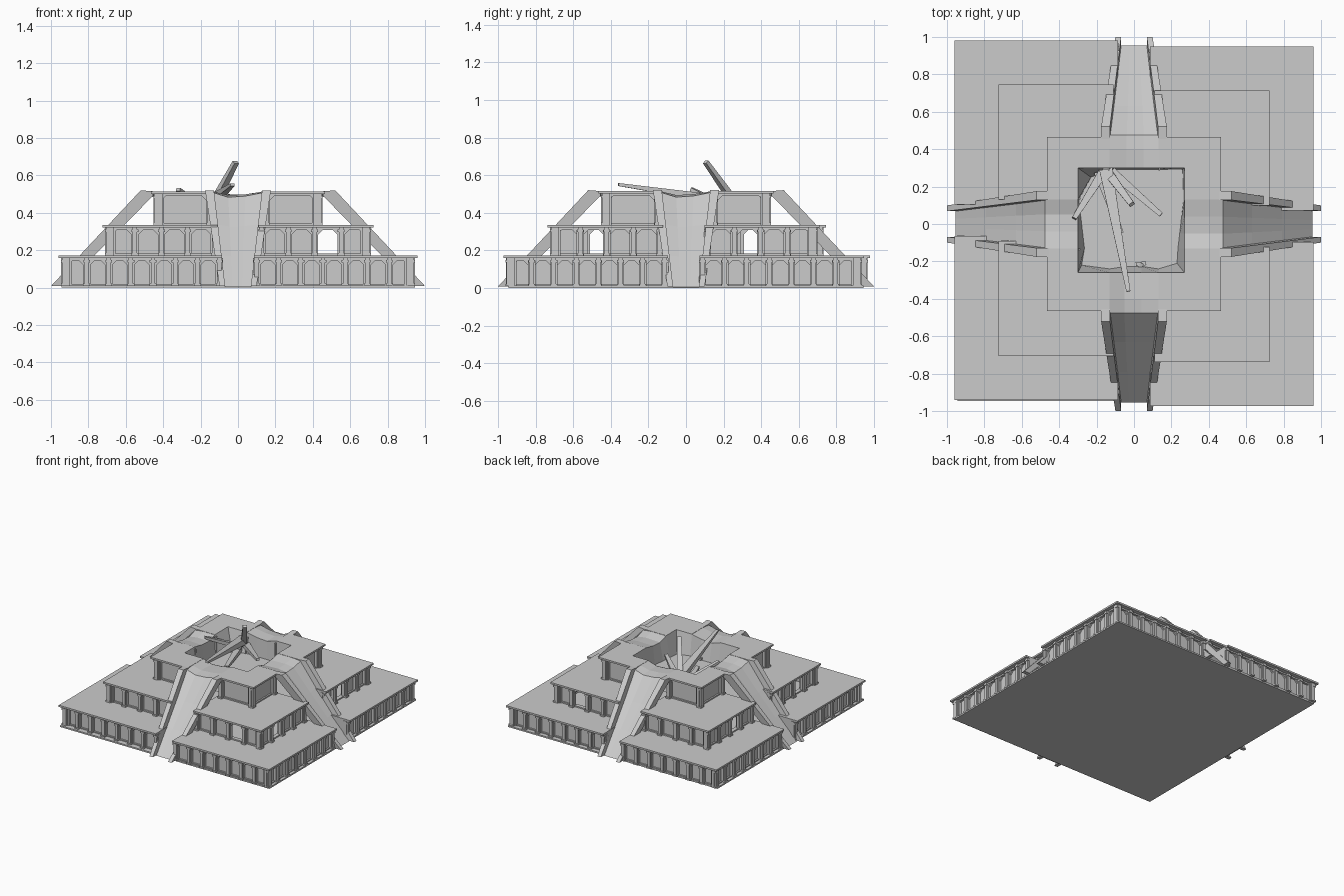
import bpy, bmesh
from mathutils import Vector

if "Cube" in bpy.data.objects:
    bpy.data.objects.remove(bpy.data.objects["Cube"])

parts = {}


def part(name):
    return parts.setdefault(name, bmesh.new())


def prism(name, loop_a, loop_b):
    """Closed solid between two matching loops."""
    bm = part(name)
    a = [bm.verts.new(p) for p in loop_a]
    b = [bm.verts.new(p) for p in loop_b]
    n = len(a)
    bm.faces.new(a)
    bm.faces.new(b[::-1])
    for i in range(n):
        j = (i + 1) % n
        bm.faces.new((a[i], b[i], b[j], a[j]))


def box(name, p, q):
    x0, x1 = sorted((p[0], q[0]))
    y0, y1 = sorted((p[1], q[1]))
    ring = lambda z: [(x0, y0, z), (x1, y0, z), (x1, y1, z), (x0, y1, z)]
    prism(name, ring(p[2]), ring(q[2]))


def beam(name, p, q, w0, w1):
    p, q = Vector(p), Vector(q)
    rot = (q - p).to_track_quat('Z', 'Y')
    sq = [(-.5, -.35, 0), (.5, -.35, 0), (.5, .35, 0), (-.5, .35, 0)]
    prism(name, [p + rot @ (Vector(s) * w0) for s in sq],
          [q + rot @ (Vector(s) * w1) for s in sq])


# pit opening in the top tier, by side
PIT_X = {-1: .30, 1: .27}
PIT_Y = {-1: .26, 1: .30}

# base, top, slab half size, gap beside the ramp, first column, panel count
TIERS = [(.01, .172, .96, .085, .10, 7),
         (.172, .335, .725, .11, .127, 4),
         (.335, .515, .465, .13, .15, 1)]


def wall(tier, sx, sy, face):
    z0, z1, out, gap, first, n = TIERS[tier]
    name = ("lower", "middle", "upper")[tier]
    dy = 0 if tier == 2 else (.02 if sx < 0 else -.012)

    def m(a, o, z):
        return (sx * a, sy * o + dy, z) if face == 'y' else (sx * o, sy * a + dy, z)

    def fbox(nm, a0, a1, o0, o1, za, zb):
        box(f"{name}_{nm}", m(a0, o0, za), m(a1, o1, zb))

    front, back = out - .018, out - .05
    top = z1 - .014
    step = (out - .033 - first) / n
    for i in range(n + 1):
        c = first + step * i
        # pilaster with base and capital
        fbox("columns", c - .012, c + .012, back - .01, front, z0, top)
        fbox("columns", c - .019, c + .019, back - .005, front - .012, z0, top)
        fbox("columns", c - .018, c + .018, back, front + .005, z0, z0 + .012)
        fbox("columns", c - .018, c + .018, back, front + .005, top - .024, top - .01)
        if i == n:
            break
        # recessed panel, left out where there is a doorway
        a0, a1 = c + .012, c + step - .012
        door = tier == 1 and ((face == 'y' and sx > 0 and i == 2) or
                              (face == 'x' and i == (1 if sy > 0 else 2)))
        if not door:
            fbox("wall", a0 - .015, a1 + .015, back - .02, back, z0, top)
        # clipped upper corners of the opening
        for a, s in ((a0, 1), (a1, -1)):
            tri = [(a, top - .01), (a + s * .034, top - .01), (a, top - .044)]
            prism(f"{name}_brackets", [m(u, back - .012, z) for u, z in tri],
                  [m(u, back + .012, z) for u, z in tri])
    # sill, lintel and return wall along the ramp
    fbox("wall", gap, back + .012, back - .02, back + .012, z0, z0 + .01)
    fbox("wall", gap, back + .018, back - .02, back + .018, top - .012, top)
    fbox("wall", gap, gap + .01, back - .13, back, z0, top)


for sx in (-1, 1):
    for sy in (-1, 1):
        for t, (z0, z1, out, gap, first, n) in enumerate(TIERS):
            wall(t, sx, sy, 'x')
            wall(t, sx, sy, 'y')
            dy = 0 if t == 2 else (.02 if sx < 0 else -.012)
            za = z1 - .014
            if t < 2:
                box(("lower", "middle")[t] + "_terrace", (sx * gap, sy * gap + dy, za),
                    (sx * out, sy * out + dy, z1))
            else:
                # L-shaped top slab around the pit
                px, py = PIT_X[sx], PIT_Y[sy]
                box("upper_terrace", (sx * px, sy * gap, za), (sx * out, sy * out, z1))
                box("upper_terrace", (sx * gap, sy * py, za), (sx * px, sy * out, z1))
box("floor_plate", (-.945, -.945, 0), (.945, .945, .012))

# sagging ramps with landings, and splayed rails
SAG = [(-1, 0), (-.4, .024), (.3, .018), (1, 0)]
for dx, dyy in ((1, 0), (0, 1), (-1, 0), (0, -1)):
    place = lambda r, w, z: (dx * r - dyy * w, dyy * r + dx * w, z)
    pit = PIT_X[dx] if dx else PIT_Y[dyy]
    rows = [(pit, .13, .513, 1), (.40, .13, .513, .8), (.475, .13, .507, 1),
            (.63, .111, .338, .5), (.79, .09, .172, .2), (.955, .07, .004, 0)]
    bm = part("ramps")
    grid = [[bm.verts.new(place(r, t * hw, z - s * k)) for t, s in SAG]
            for r, hw, z, k in rows]
    for i in range(len(rows) - 1):
        for j in range(3):
            bm.faces.new((grid[i][j], grid[i + 1][j], grid[i + 1][j + 1], grid[i][j + 1]))
    for s in (-1, 1):
        prof = [(.455, .515), (.52, .52), (1.0, .008), (.93, .008), (.455, .49)]
        edge = lambda lo, hi: [place(r, s * (lo + (hi - lo) * z / .515), z) for r, z in prof]
        prism("ramp_rails", edge(.068, .128), edge(.098, .175))

# sunken pit: rim loop follows the sagging landings, floor loop is irregular
rim, low = [], []


def pit_point(x, y, z, ix, iy):
    rim.append((x, y, z))
    low.append((x + ix, y + iy, .345))


top = .514
pit_point(-.30, -.26, top, .02, .04)
for t, s in SAG:
    pit_point(t * .13, -.26, top - s, 0, .04 - abs(t) * .02)
pit_point(.27, -.26, top, -.04, .05)
for t, s in SAG:
    pit_point(.27, t * .13, top - s, -.02 + .015 * t, 0)
pit_point(.27, .30, top, -.01, -.01)
for t, s in SAG:
    pit_point(-t * .13, .30, top - s, 0, -.008)
pit_point(-.30, .30, top, .07, -.05)
for t, s in SAG:
    pit_point(-.30, -t * .13, top - s, .02 + .015 * t, 0)
bm = part("pit")
a = [bm.verts.new(p) for p in rim]
b = [bm.verts.new(p) for p in low]
for i in range(len(a)):
    j = (i + 1) % len(a)
    bm.faces.new((a[j], a[i], b[i], b[j]))
bm.faces.new(b)

# fallen beams and rubble in the pit
beam("fallen_beams", (-.15, .29, .455), (-.03, -.36, .55), .07, .022)
beam("fallen_beams", (-.15, .29, .41), (-.012, .105, .67), .05, .03)
beam("fallen_beams", (-.17, .27, .40), (-.32, .03, .525), .05, .025)
beam("fallen_beams", (-.12, .28, .42), (.145, .05, .46), .05, .025)
beam("fallen_beams", (-.19, .28, .37), (-.07, -.05, .38), .05, .03)
beam("rubble", (.01, -.215, .36), (.065, -.21, .36), .022, .02)
beam("rubble", (.025, -.24, .355), (.045, -.21, .365), .02, .02)

for name, bm in parts.items():
    if name not in ("pit", "ramps"):
        bmesh.ops.recalc_face_normals(bm, faces=bm.faces)
    else:
        # open sheets face upward
        for f in bm.faces:
            f.normal_update()
            if f.normal.z < -.01:
                f.normal_flip()
    mesh = bpy.data.meshes.new(name)
    bm.to_mesh(mesh)
    bm.free()
    bpy.context.collection.objects.link(bpy.data.objects.new(name, mesh))
